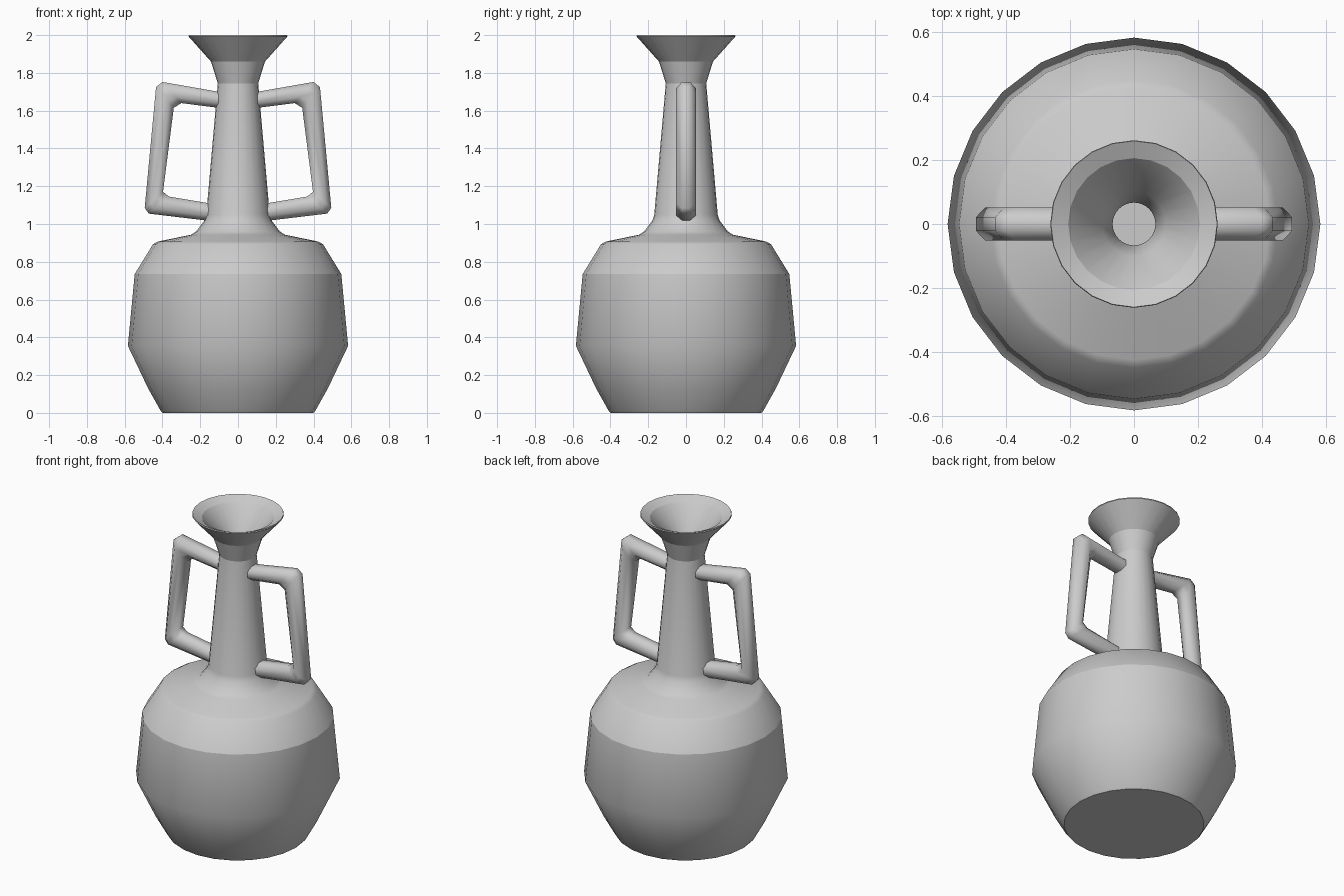
import bpy, bmesh, math
from mathutils import Vector

cube = bpy.data.objects.get("Cube")
if cube:
    bpy.data.objects.remove(cube, do_unlink=True)

SIDES = 24

clay = bpy.data.materials.new("grey clay")
clay.use_nodes = True
clay.diffuse_color = (0.6, 0.6, 0.6, 1)
clay.node_tree.nodes["Principled BSDF"].inputs["Base Color"].default_value = (0.6, 0.6, 0.6, 1)


def skin_rings(name, rings, sharp=()):
    """Bridge closed rings of points, cap both ends and smooth the sides."""
    bm = bmesh.new()
    loops = [[bm.verts.new(p) for p in ring] for ring in rings]
    n = len(loops[0])
    for a, b in zip(loops, loops[1:]):
        for i in range(n):
            j = (i + 1) % n
            bm.faces.new((a[i], a[j], b[j], b[i])).smooth = True
    caps = [bm.faces.new(loops[0]), bm.faces.new(loops[-1])]
    for cap in caps:
        for edge in cap.edges:
            edge.smooth = False
    for k in sharp:
        for i in range(n):
            bm.edges.get((loops[k][i], loops[k][(i + 1) % n])).smooth = False
    bmesh.ops.recalc_face_normals(bm, faces=bm.faces)
    mesh = bpy.data.meshes.new(name)
    bm.to_mesh(mesh)
    bm.free()
    mesh.materials.append(clay)
    obj = bpy.data.objects.new(name, mesh)
    bpy.context.collection.objects.link(obj)
    return obj


def circle(r, z):
    return [(r * math.cos(math.tau * i / SIDES), r * math.sin(math.tau * i / SIDES), z)
            for i in range(SIDES)]


# Vase: outer wall from the foot to the lip, then the inner wall down to the floor
outer = [(0.40, 0), (0.41, 0.012), (0.476, 0.13), (0.583, 0.355), (0.547, 0.735),
         (0.45, 0.893), (0.425, 0.907), (0.25, 0.943), (0.222, 0.96), (0.177, 1.02),
         (0.168, 1.05), (0.107, 1.745), (0.143, 1.86), (0.262, 1.993), (0.26, 2.0)]
inner = [(0.206, 1.975), (0.10, 1.85), (0.067, 1.74), (0.125, 1.03), (0.20, 0.91),
         (0.40, 0.865), (0.505, 0.72), (0.54, 0.36), (0.38, 0.04)]
profile = outer + inner
sharp_rings = [outer.index(p) for p in outer if p[1] in (0.735, 1.745, 1.86, 1.993, 2.0)]
skin_rings("vase_body", [circle(r, z) for r, z in profile], sharp_rings + [len(outer)])

# Handles: eight-sided bars, each section given by its inner and outer edge (x, z)
sections = [((0.103, 1.615), (0.103, 1.70)), ((0.30, 1.64), (0.40, 1.752)),
            ((0.34, 1.615), (0.434, 1.725)), ((0.397, 1.17), (0.494, 1.085)),
            ((0.365, 1.145), (0.472, 1.055)), ((0.155, 1.11), (0.155, 1.017))]
HALF_WIDTH = 0.052


def handle_ring(section, side):
    a, b = (Vector((side * x, 0, z)) for x, z in section)
    mid, reach = (a + b) / 2, (b - a) / 2
    ring = []
    for i in range(8):
        t = math.tau * (i + 0.5) / 8
        k = 1 / math.cos(math.pi / 8)
        ring.append(mid + reach * (k * math.cos(t)) + Vector((0, HALF_WIDTH * k * math.sin(t), 0)))
    return ring


for name, side in (("left_handle", 1), ("right_handle", -1)):
    skin_rings(name, [handle_ring(s, side) for s in sections])
